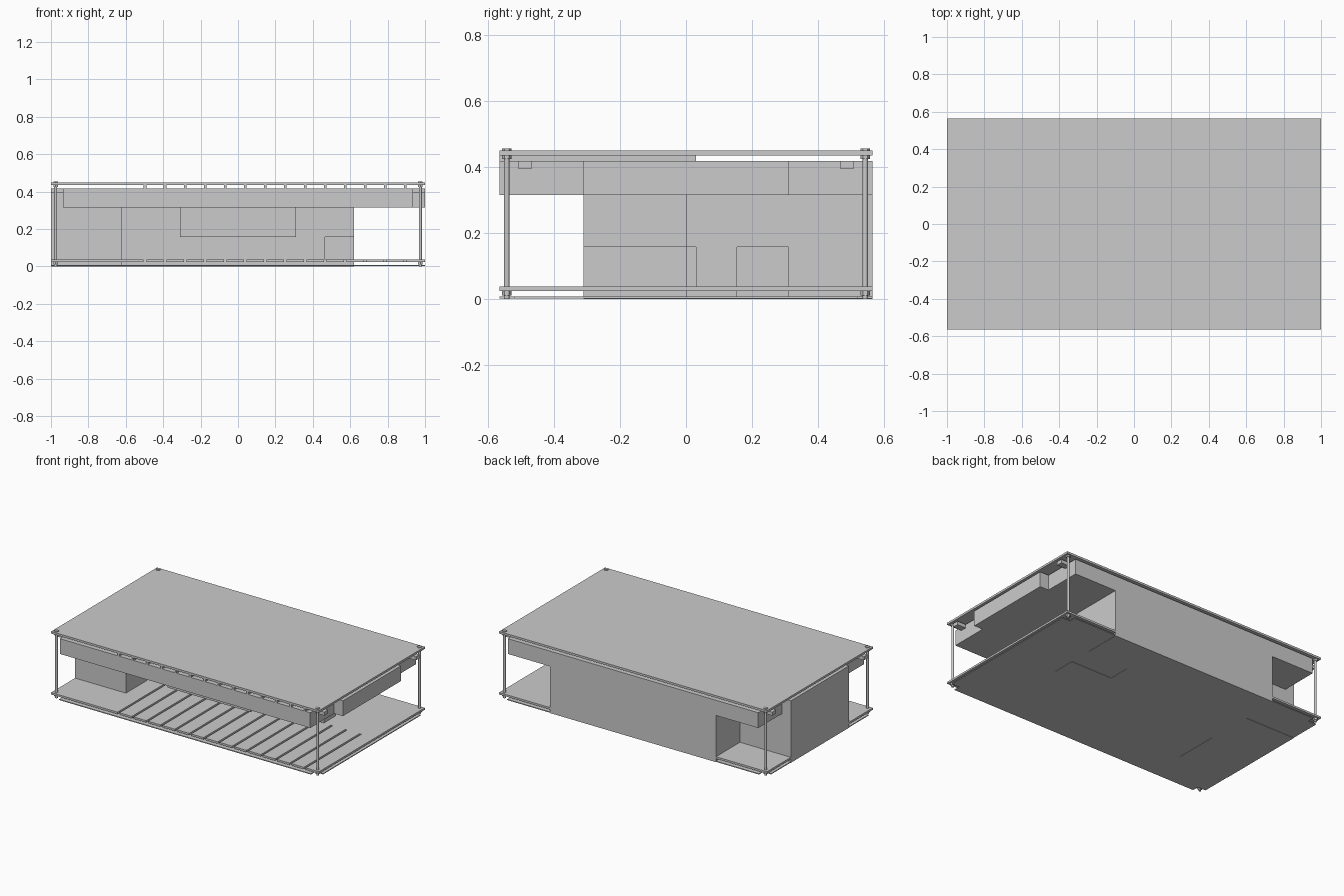
import bpy, bmesh

if "Cube" in bpy.data.objects:
    bpy.data.objects.remove(bpy.data.objects["Cube"])

HX, HY = 1.0, 0.565          # half length and half depth of the slabs


def prism(name, pts, z0, z1):
    """Extrude a flat outline from z0 to z1."""
    bm = bmesh.new()
    face = bm.faces.new([bm.verts.new((x, y, z0)) for x, y in pts])
    top = bmesh.ops.extrude_face_region(bm, geom=[face])["geom"]
    for v in top:
        if isinstance(v, bmesh.types.BMVert):
            v.co.z = z1
    bmesh.ops.recalc_face_normals(bm, faces=bm.faces)
    me = bpy.data.meshes.new(name)
    bm.to_mesh(me)
    bm.free()
    ob = bpy.data.objects.new(name, me)
    bpy.context.collection.objects.link(ob)
    return ob


def box(name, x0, x1, y0, y1, z0, z1):
    return prism(name, [(x0, y0), (x1, y0), (x1, y1), (x0, y1)], z0, z1)


def cross(a, b):
    """Rectangle with square-cut corners: inner half-length a, inner half-depth b."""
    return [(-a, -HY), (a, -HY), (a, -b), (HX, -b), (HX, b), (a, b),
            (a, HY), (-a, HY), (-a, b), (-HX, b), (-HX, -b), (-a, -b)]


def cut(ob, *bounds):
    cutter = box("cutter", *bounds)
    cutter.hide_render = True
    mod = ob.modifiers.new("cut", 'BOOLEAN')
    mod.operation = 'DIFFERENCE'
    mod.solver = 'EXACT'
    mod.object = cutter
    bpy.context.view_layer.objects.active = ob
    bpy.ops.object.modifier_apply(modifier=mod.name)
    bpy.data.objects.remove(cutter, do_unlink=True)


def rod(name, x, y, z0, z1, r, sides):
    bpy.ops.mesh.primitive_cylinder_add(vertices=sides, radius=r, depth=z1 - z0,
                                        location=(x, y, (z0 + z1) / 2))
    bpy.context.object.name = name


slot_x = [-0.497 + 0.107 * i for i in range(14)]
W = 0.007                    # half width of slots and ribs
SLOT_END = 0.03

# Floor slab: comb outline with slots open to the front
outline = [(-HX, -HY)]
for x in slot_x:
    outline += [(x - W, -HY), (x - W, SLOT_END), (x + W, SLOT_END), (x + W, -HY)]
outline += [(HX, -HY), (HX, HY), (-HX, HY)]
prism("floor_slab", outline, 0.024, 0.037)

# Thin base sheet under the floor
prism("base_sheet", cross(0.94, 0.52), 0.002, 0.008)

# Roof slab and the ribs that carry it
box("roof_slab", -HX, HX, -HY, HY, 0.435, 0.449)
for x in slot_x:
    box("roof_rib", x - W, x + W, -HY, SLOT_END, 0.418, 0.436)

# Main body with recessed rear corner and open front right
body = prism("main_body", [(-1, -0.31), (-0.62, -0.31), (-0.62, 0), (0.62, 0),
                           (0.62, HY), (-0.62, HY), (-0.62, 0.31), (-1, 0.31)],
             0.0, 0.315)
cut(body, 0.31, 0.7, 0.155, 0.31, -0.1, 0.158)      # side alcove
cut(body, 0.465, 0.7, -0.1, SLOT_END, 0.037, 0.158)  # front corner doorway

# Hanging front bay and upper band
box("front_bay", -0.31, 0.31, -0.31, 0.0, 0.158, 0.315)
prism("upper_band", cross(0.935, 0.31), 0.315, 0.418)

# Corner posts, nuts and roof brackets
for sx in (-1, 1):
    for sy in (-1, 1):
        px, py = sx * 0.975, sy * 0.543
        rod("corner_post", px, py, 0.0, 0.452, 0.008, 12)
        rod("top_nut", px, py, 0.449, 0.455, 0.014, 6)
        rod("roof_nut", px, py, 0.424, 0.435, 0.014, 6)
        rod("floor_nut", px, py, 0.010, 0.024, 0.014, 6)
        x0, x1 = sorted((sx * 0.93, sx * 1.0))
        y0, y1 = sorted((sy * 0.468, sy * 0.508))
        box("roof_bracket", x0, x1, y0, y1, 0.394, 0.418)
